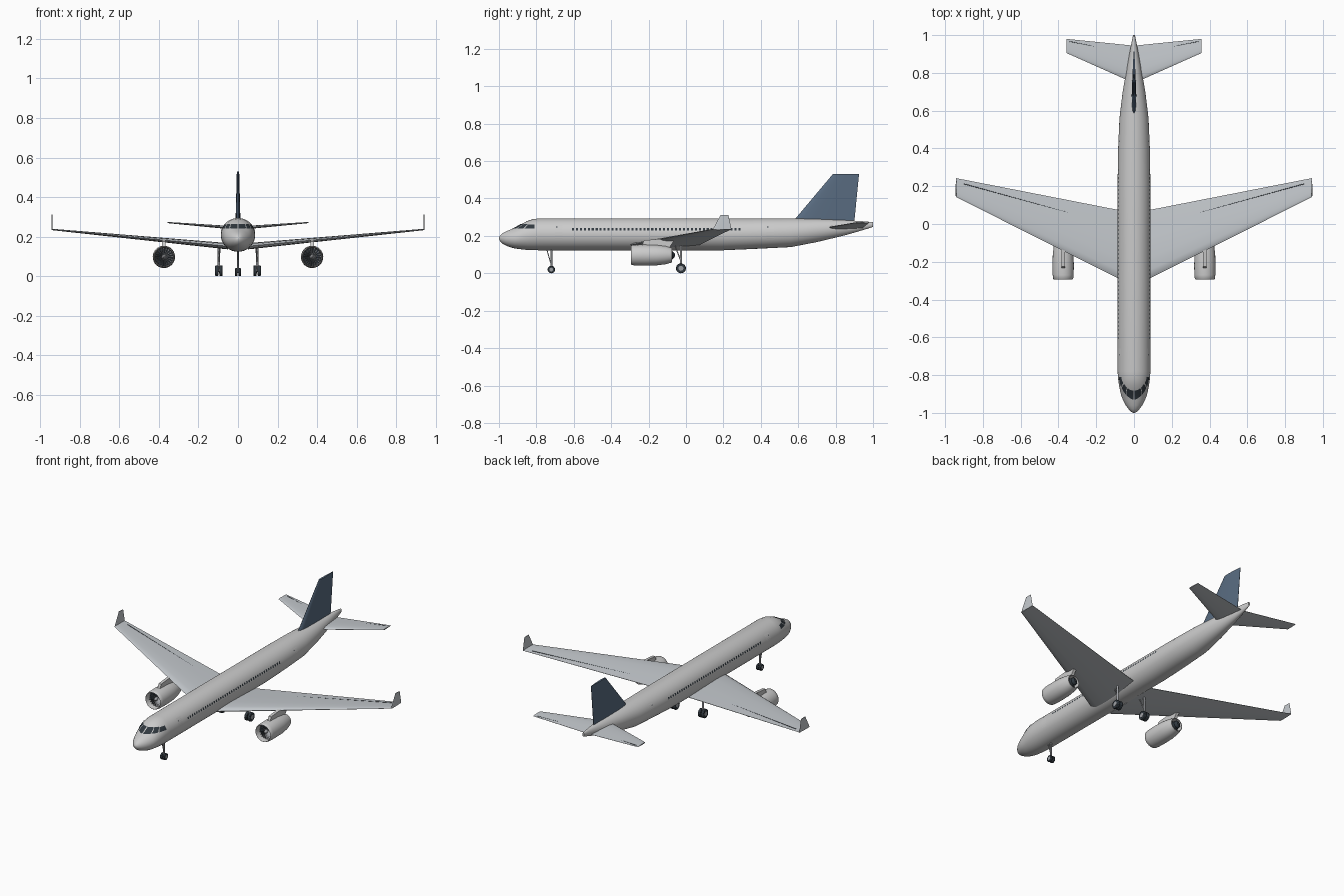
import bpy, bmesh, math
from mathutils import Vector

if "Cube" in bpy.data.objects:
    bpy.data.objects.remove(bpy.data.objects["Cube"])

def mat(name, c):
    m = bpy.data.materials.new(name)
    m.diffuse_color = (*c, 1)
    m.use_nodes = True
    m.node_tree.nodes["Principled BSDF"].inputs["Base Color"].default_value = m.diffuse_color
    return m

WING = mat("wing_grey", (0.56, 0.59, 0.62))
BLUE = mat("fin_blue", (0.1, 0.15, 0.22))
DARK = mat("dark", (0.03, 0.04, 0.05))
STEEL = mat("steel", (0.35, 0.36, 0.38))

def make(name, verts, faces, m=None, smooth=40, fix=True):
    me = bpy.data.meshes.new(name)
    me.from_pydata([tuple(v) for v in verts], [], faces)
    if fix:
        bm = bmesh.new()
        bm.from_mesh(me)
        bmesh.ops.recalc_face_normals(bm, faces=bm.faces)
        bm.to_mesh(me)
        bm.free()
    ob = bpy.data.objects.new(name, me)
    bpy.context.collection.objects.link(ob)
    if m:
        me.materials.append(m)
    if smooth:
        bpy.ops.object.select_all(action='DESELECT')
        ob.select_set(True)
        bpy.context.view_layer.objects.active = ob
        bpy.ops.object.shade_smooth_by_angle(angle=math.radians(smooth))
    return ob

def loft(name, rings, m=None, caps=True, smooth=40):
    n = len(rings[0])
    faces = [(k*n+i, k*n+(i+1) % n, (k+1)*n+(i+1) % n, (k+1)*n+i)
             for k in range(len(rings)-1) for i in range(n)]
    if caps:
        faces += [tuple(range(n)), tuple(range((len(rings)-1)*n, len(rings)*n))]
    return make(name, [v for r in rings for v in r], faces, m, smooth)

def lathe(name, prof, x, z, m=None, caps=True, n=32):
    # profile of (radius, y) turned about the y axis
    return loft(name, [[(x+r*math.cos(2*math.pi*i/n), y, z+r*math.sin(2*math.pi*i/n))
                        for i in range(n)] for r, y in prof], m, caps)

def rod(name, a, b, r, m=None, n=12):
    a, b = Vector(a), Vector(b)
    q = (b-a).to_track_quat('Z', 'Y')
    return loft(name, [[p + q @ Vector((r*math.cos(2*math.pi*i/n), r*math.sin(2*math.pi*i/n), 0))
                        for i in range(n)] for p in (a, b)], m)

FOIL = [(0, 0), (.04, .55), (.12, .85), (.3, 1), (.6, .72), (1, .08)]

def foil(name, secs, up, m):
    # each section: leading edge point, chord, half thickness; up = thickness direction
    pts = FOIL + [(u, -t) for u, t in FOIL[:0:-1]]
    up = Vector(up)
    return loft(name, [[Vector(p) + Vector((0, c*u, 0)) + up*(h*t) for u, t in pts]
                       for p, c, h in secs], m, smooth=35)

# Fuselage: y, bottom, top, half width
HULL = [(-1, .185, .19, .003), (-.995, .172, .201, .014), (-.98, .158, .214, .029), (-.96, .147, .225, .044),
        (-.935, .138, .235, .057), (-.915, .133, .243, .065), (-.895, .13, .254, .071), (-.875, .1275, .266, .075),
        (-.85, .125, .279, .080), (-.82, .1235, .289, .084), (-.78, .123, .294, .087), (.2, .123, .294, .087),
        (.4, .132, .294, .084), (.56, .14, .294, .077), (.7, .167, .291, .06), (.85, .203, .284, .034),
        (.95, .232, .278, .015), (1, .248, .273, .005)]

def hull_at(y):
    for a, b in zip(HULL, HULL[1:]):
        if y <= b[0]:
            t = (y-a[0])/(b[0]-a[0])
            return [a[i]+t*(b[i]-a[i]) for i in (1, 2, 3)]
    return HULL[-1][1:]

def hull_x(y, z):
    b, t, w = hull_at(y)
    return w*math.sqrt(max(0, 1-((z-(b+t)/2)/((t-b)/2))**2))

N = 48
loft("fuselage", [[(w*math.cos(2*math.pi*i/N), y, (b+t)/2+(t-b)/2*math.sin(2*math.pi*i/N))
                   for i in range(N)] for y, b, t, w in HULL])

def side_patches(name, rects, off, m=None, rows=1):
    # rectangles y0, y1, z0, z1 laid on both flanks of the hull
    verts, faces = [], []
    for s in (-1, 1):
        for y0, y1, z0, z1 in rects:
            for k in range(rows):
                za, zb = z0+(z1-z0)*k/rows, z0+(z1-z0)*(k+1)/rows
                i = len(verts)
                verts += [(s*(hull_x(y, z)+off), y, z) for y, z in ((y0, za), (y1, za), (y1, zb), (y0, zb))]
                f = (i, i+1, i+2, i+3)
                faces.append(f if s > 0 else f[::-1])
    make(name, verts, faces, m, 0, False)

side_patches("cabin_windows", [(-.61+.0212*i, -.599+.0212*i, .228, .241) for i in range(43)], .0012, DARK)
doors = (-.7, .43)
side_patches("doors", [(y, y+.04, .18, .262) for y in doors], .0006, None, 10)
side_patches("door_handles", [(y+.004, y+.012, .246, .25) for y in doors], .0016, DARK)

# Cockpit windows follow level contours of the nose
def sill_y(z):
    lo, hi = -1, -.78
    for _ in range(40):
        mid = (lo+hi)/2
        lo, hi = (mid, hi) if hull_at(mid)[1] < z else (lo, mid)
    return hi

def pane_pt(s, t, z):
    y0 = sill_y(z)
    y = y0+(-.81-y0)*t*t
    return (s*(hull_x(y, z)+.0015*t+.0005), y-.0025*(1-t), z+.0015)

verts, faces = [], []
for s in (-1, 1):
    for t0, t1, top in ((.03, .42, .263), (.46, .7, .263), (.74, 1, .26)):
        for k in range(6):
            for j in range(4):
                i = len(verts)
                for a, b in ((k, j), (k+1, j), (k+1, j+1), (k, j+1)):
                    verts.append(pane_pt(s, t0+(t1-t0)*a/6, .238+(top-.238)*b/4))
                f = (i, i+1, i+2, i+3)
                faces.append(f if s > 0 else f[::-1])
make("cockpit_windows", verts, faces, DARK, 0, False)

# Tail fin
foil("tail_fin", [((0, .57, .275), .33, .012), ((0, .588, .296), .314, .012), ((0, .785, .53), .14, .006)], (1, 0, 0), BLUE)

def wheel(name, x, y, r, w):
    ob = rod(name, (x-w/2, y, r), (x+w/2, y, r), r, DARK, 24)
    b = ob.modifiers.new("round", 'BEVEL')
    b.width, b.segments, b.limit_method = .003, 2, 'ANGLE'
    rod(name+"_hub", (x-w/2-.001, y, r), (x+w/2+.001, y, r), r*.5, STEEL, 16)

for s, side in ((-1, "right"), (1, "left")):
    # Wings, winglets, tailplanes and control-surface seams
    foil(side+"_wing", [((s*.05, -.305, .151), .373, .016), ((s*.943, .143, .236), .1, .0035)], (0, 0, 1), WING)
    foil(side+"_winglet", [((s*.942, .143, .234), .1, .003), ((s*.942, .185, .312), .042, .002)], (1, 0, 0), WING)
    foil(side+"_tailplane", [((s*.01, .75, .243), .195, .009), ((s*.357, .905, .271), .075, .003)], (0, 0, 1), WING)
    rod(side+"_flap_seam", (s*.2, .02, .1695), (s*.9, .212, .2335), .002, DARK, 6)
    rod(side+"_elevator_seam", (s*.085, .915, .2498), (s*.34, .966, .2708), .0015, DARK, 6)

    # Engine
    X, Z = s*.375, .097
    lathe(side+"_nacelle", [(.046, -.25), (.047, -.28), (.05, -.293), (.053, -.29), (.0555, -.27), (.0565, -.22),
                            (.055, -.16), (.049, -.11), (.039, -.075), (.036, -.075), (.038, -.12)], X, Z, None, False, 40)
    lathe(side+"_fan_disc", [(.047, -.255), (.047, -.25)], X, Z, DARK)
    lathe(side+"_spinner", [(.001, -.282), (.007, -.273), (.012, -.255)], X, Z, STEEL)
    lathe(side+"_exhaust", [(.0385, -.12), (.0385, -.115), (.024, -.1), (.022, -.072), (.008, -.06)], X, Z, DARK)
    v, f = [], []
    for k in range(20):
        a = 2*math.pi*k/20
        for r, d, y in ((.01, -.08, -.264), (.046, -.06, -.266), (.046, .08, -.257), (.01, .15, -.257)):
            v.append((X+r*math.cos(a+d), y, Z+r*math.sin(a+d)))
        f.append((4*k, 4*k+1, 4*k+2, 4*k+3))
    make(side+"_fan_blades", v, f, STEEL, 0, False)
    loft(side+"_pylon", [[(X+dx, y, z) for y, z in ((-.235, .15), (-.225, .176), (-.13, .185), (-.06, .18), (-.09, .135))]
                         for dx in (-.009, .009)], None, smooth=0)

    # Main landing gear
    for d in (-.0105, .0105):
        wheel(side+"_main_wheel", s*.097+d, -.027, .0265, .016)
    rod(side+"_main_axle", (s*.097-.012, -.027, .0265), (s*.097+.012, -.027, .0265), .005, STEEL)
    rod(side+"_main_strut", (s*.097, -.027, .0265), (s*.097, -.027, .155), .006, STEEL)
    rod(side+"_main_brace", (s*.097, -.027, .065), (s*.09, -.06, .15), .003, STEEL)
    wheel(side+"_nose_wheel", s*.009, -.72, .02, .012)

# Nose landing gear
rod("nose_axle", (-.012, -.72, .02), (.012, -.72, .02), .004, STEEL)
rod("nose_strut", (0, -.72, .02), (0, -.72, .13), .005, STEEL)
rod("nose_brace", (0, -.722, .05), (0, -.745, .13), .0025, STEEL)
